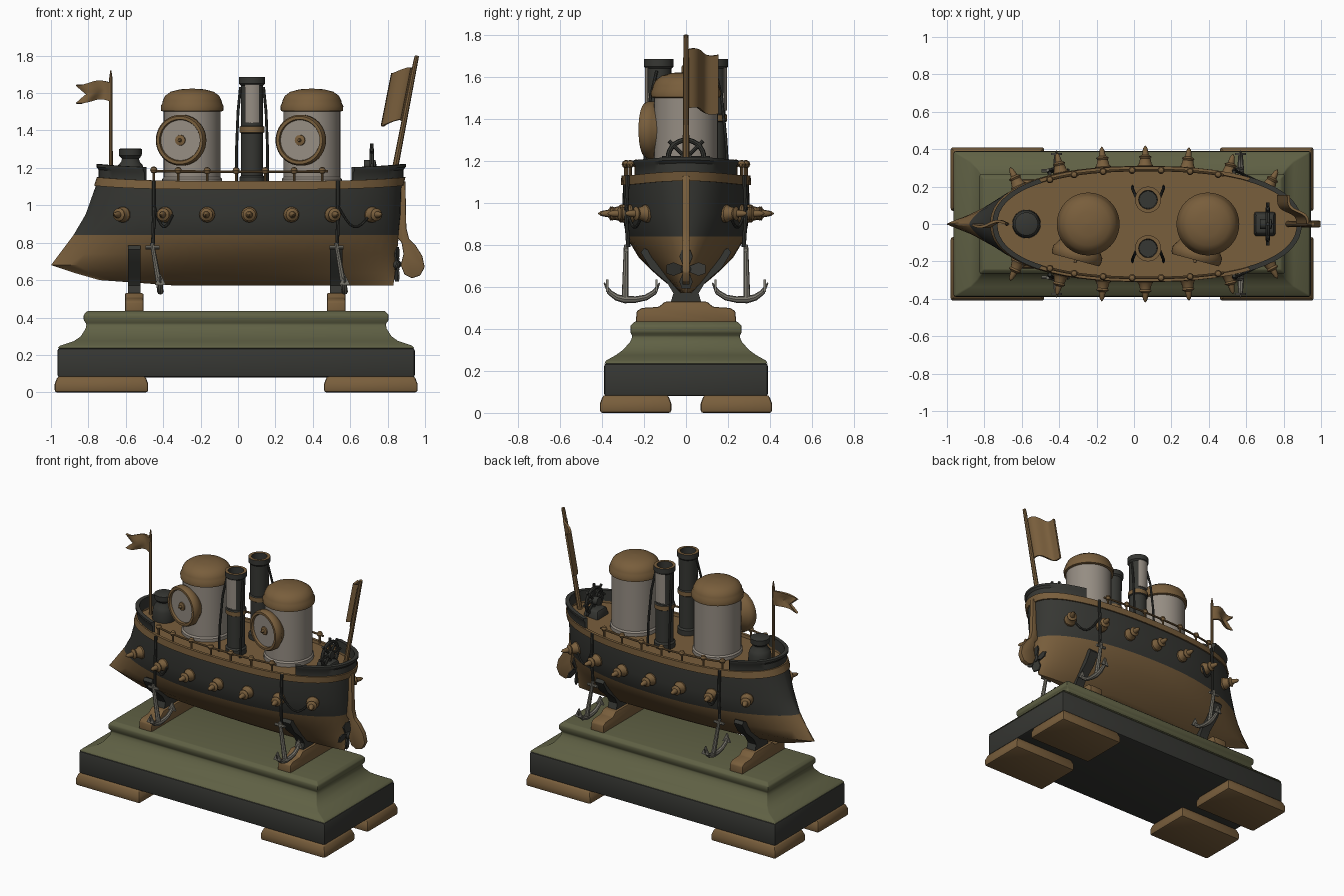
import bpy, bmesh, math
from mathutils import Vector, Matrix

if "Cube" in bpy.data.objects:
    bpy.data.objects.remove(bpy.data.objects["Cube"])


def material(name, rgb):
    m = bpy.data.materials.new(name)
    m.diffuse_color = (*rgb, 1)
    m.use_nodes = True
    m.node_tree.nodes["Principled BSDF"].inputs["Base Color"].default_value = m.diffuse_color
    return m


BROWN = material("aged brass brown", (0.19, 0.112, 0.045))
DARK = material("dark iron", (0.037, 0.038, 0.033))
OLIVE = material("olive green", (0.115, 0.118, 0.058))
WHITE = material("warm grey", (0.30, 0.265, 0.225))
STEEL = material("dull steel", (0.19, 0.18, 0.15))


def finish(name, bm, mats, bevel=0):
    bmesh.ops.recalc_face_normals(bm, faces=bm.faces[:])
    me = bpy.data.meshes.new(name)
    bm.to_mesh(me)
    bm.free()
    for m in mats:
        me.materials.append(m)
    ob = bpy.data.objects.new(name, me)
    bpy.context.collection.objects.link(ob)
    if bevel:
        b = ob.modifiers.new("bevel", "BEVEL")
        b.width, b.segments = bevel, 2
    return ob


def loft(name, rings, mats, mat_ids=None, bevel=0):
    bm = bmesh.new()
    vs = [[bm.verts.new(p) for p in r] for r in rings]
    n = len(vs[0])
    for k in range(len(vs) - 1):
        for i in range(n):
            j = (i + 1) % n
            f = bm.faces.new((vs[k][i], vs[k][j], vs[k + 1][j], vs[k + 1][i]))
            f.material_index = mat_ids[k] if mat_ids else 0
    bm.faces.new(vs[0][::-1]).material_index = mat_ids[0] if mat_ids else 0
    bm.faces.new(vs[-1]).material_index = mat_ids[-1] if mat_ids else 0
    return finish(name, bm, mats, bevel)


def rect_loft(name, levels, mat, bevel=0.012):
    """levels: (z, x0, x1, y0, y1)"""
    rings = [[(a, c, z), (b, c, z), (b, d, z), (a, d, z)] for z, a, b, c, d in levels]
    return loft(name, rings, [mat], None, bevel)


def lathe(name, prof, loc, mats, ids=None, axis=(0, 0, 1), n=32):
    rings = [[(max(r, 0.0005) * math.cos(2 * math.pi * i / n),
               max(r, 0.0005) * math.sin(2 * math.pi * i / n), z) for i in range(n)] for r, z in prof]
    ob = loft(name, rings, mats, ids)
    ob.data.transform(Matrix.Translation(loc) @ Vector(axis).to_track_quat('Z', 'Y').to_matrix().to_4x4())
    return ob


def plate(name, pts, to3d, thick, mat, bevel=0):
    """Flat outline given thickness; to3d(a, b, t) places a point."""
    return loft(name, [[to3d(a, b, t) for a, b in pts] for t in (-thick / 2, thick / 2)], [mat], None, bevel)


def tube(name, pts, r, mat, taper=None, closed=False):
    cu = bpy.data.curves.new(name, 'CURVE')
    cu.dimensions, cu.bevel_depth, cu.bevel_resolution, cu.use_fill_caps = '3D', r, 2, True
    sp = cu.splines.new('POLY')
    sp.points.add(len(pts) - 1)
    for i, p in enumerate(pts):
        sp.points[i].co = (*p, 1)
        sp.points[i].radius = taper[i] if taper else 1
    sp.use_cyclic_u = closed
    cu.materials.append(mat)
    ob = bpy.data.objects.new(name, cu)
    bpy.context.collection.objects.link(ob)
    return ob


# Plinth: four feet, dark slab, moulded olive top
for x0, x1 in ((-0.98, -0.48), (0.46, 0.96)):
    for s in (-1, 1):
        a, b = sorted((0.07 * s, 0.41 * s))
        rect_loft("plinth_foot", [(0, x0, x1, a, b), (0.045, x0, x1, a, b),
                                  (0.085, x0 + .015, x1 - .015, a + .015, b - .015)], BROWN)
rect_loft("plinth_slab", [(0.08, -0.965, 0.945, -0.39, 0.39), (0.235, -0.965, 0.945, -0.39, 0.39)], DARK)
prof = [(0.235, 0, 0.0), (0.25, .015, .01), (0.275, .09, .055), (0.30, .125, .09), (0.34, .15, .125),
        (0.365, .155, .135), (0.385, .14, .125), (0.415, .14, .125), (0.435, .16, .145)]
rect_loft("plinth_top", [(z, -.965 + d, .945 - d, -.39 + e, .39 - e) for z, d, e in prof], OLIVE, 0.006)

# Cradle supports
for cx in (-0.555, 0.525):
    foot = [(-.24, .42), (.24, .42), (.235, .485), (.21, .50), (.13, .505), (.10, .53), (-.10, .53),
            (-.13, .505), (-.21, .50), (-.235, .485)]
    plate("cradle_foot", foot, lambda a, b, t: (cx + t, a, b), 0.10, BROWN, 0.008)
    half = [(.075, .52), (.06, .57), (.09, .62), (.17, .69), (.215, .765), (.20, .785), (.165, .77),
            (.11, .70), (.04, .625)]
    plate("cradle_arms", half + [(-a, b) for a, b in reversed(half)],
          lambda a, b, t: (cx + t, a, b), 0.066, DARK)

# Hull levels: z, bow x, stern x, half width, fullness of the bow
LEVELS = [(.572, -.35, .83, .03, 0), (.60, -.74, .835, .07, 0), (.64, -.88, .84, .12, 0), (.68, -1.0, .845, .165, 0),
          (.74, -.955, .85, .225, .1), (.84, -.88, .86, .285, .4), (.95, -.815, .87, .305, .75),
          (1.085, -.76, .875, .30, 1), (1.085, -.77, .885, .31, 1), (1.13, -.755, .895, .308, 1),
          (1.13, -.735, .875, .288, 1), (1.11, -.735, .875, .285, 1)]


def hull_point(level, u, side):
    z, xb, xs, w, b = level
    if u < 0:
        p, q = 1.9 + .5 * b, .85 - .4 * b
    else:
        p, q = 2.2 + .2 * b, .6 - .15 * b
    h = w * max(0, 1 - abs(u) ** p) ** q
    return Vector(((xb + xs) / 2 + u * (xs - xb) / 2, side * max(h, .004), z + (.02 * u ** 4 if z > 1 else 0)))


def at_x(level, x, side):
    return hull_point(level, (2 * x - level[1] - level[2]) / (level[2] - level[1]), side)


US = [-math.cos(math.pi * i / 28) for i in range(29)]
rings = [[hull_point(L, u, -1) for u in US] + [hull_point(L, u, 1) for u in reversed(US)] for L in LEVELS]
loft("hull", rings, [BROWN, DARK], [0, 0, 0, 0, 0, 1, 1, 0, 0, 0, 0])


# Raised dark bulwarks at both ends
def bulwark(name, us):
    path = [(u, -1) for u in us] + [(u, 1) for u in reversed(us)]
    bm = bmesh.new()
    rows = []
    for dz, grow in ((0, 0), (.045, 0), (.06, .012), (.075, .012), (.075, -.015), (0, -.015)):
        L = (1.125, -.745 - grow, .885 + grow, .298 + grow, 1)
        rows.append([bm.verts.new(hull_point(L, u, s) + Vector((0, 0, dz))) for u, s in path])
    for k in range(6):
        a, b = rows[k], rows[(k + 1) % 6]
        for i in range(len(path) - 1):
            bm.faces.new((a[i], a[i + 1], b[i + 1], b[i]))
    for e in (0, -1):
        bm.faces.new([r[e] for r in rows])
    finish(name, bm, [DARK])


bulwark("bow_bulwark", [-.70 - .30 * math.sin(math.pi / 2 * i / 10) for i in range(11)])
bulwark("stern_bulwark", [.67 + .33 * math.sin(math.pi / 2 * i / 10) for i in range(11)])

# Side spikes, railings, chains and anchors on both sides
SIDE, RIM = LEVELS[6], LEVELS[10]
for s in (-1, 1):
    for x in (-.615, -.39, -.165, .06, .285, .505, .715):
        p = at_x(SIDE, x, s)
        t = at_x(SIDE, x + .02, s) - at_x(SIDE, x - .02, s)
        nrm = Vector((-t.y * s, t.x * s, 0)).normalized() * 1
        nrm = Vector((t.y, -t.x, 0)).normalized() * (1 if s < 0 else -1)
        lathe("side_spike", [(.042, -.02), (.042, .008), (.034, .018), (.028, .045), (.034, .055),
                             (.018, .065), (.012, .10), (.0, .115)], p, [BROWN], None, nrm, 16)
    up = Vector((0, 0, .05))
    tube("railing", [at_x(RIM, -.45 + .93 * i / 20, s) + up for i in range(21)], .007, BROWN)
    for x in (-.45, -.32, -.165, -.01, .145, .30, .45):
        p = at_x(RIM, x, s)
        tube("railing_post", [p - up * .3, p + up], .007, BROWN)
        lathe("railing_knob", [(0, -.02), (.014, -.014), (.02, 0), (.014, .014), (0, .02)],
              p + up * 1.1, [BROWN], None, (0, 0, 1), 10)
    for x, swing in ((-.45, .10), (.535, .17)):
        top = at_x(LEVELS[8], x, s) + Vector((0, s * .008, .045))
        tube("anchor_chain", [top, (x, top.y + s * .008, .95), (x - .005, s * .275, .79)], .010, DARK)
        a = at_x(SIDE, x + swing, s)
        tube("slack_chain", [(x + swing * k / 8, s * (abs(top.y) * (1 - k / 8) + abs(a.y) * k / 8 + .012),
                              1.0 - .05 * k / 8 - .09 * math.sin(math.pi * k / 8)) for k in range(9)], .007, DARK)
        bx = x + .035
        tube("anchor_shank", [(x - .01, s * .285, .80), (bx, s * .29, .54)], .014, STEEL, [.8, 1.2])
        tube("anchor_stock", [(x - .045, s * .285, .775), (x + .03, s * .285, .775)], .010, STEEL)
        arm = [(.39, .62), (.365, .575), (.33, .55), (.29, .54), (.24, .54), (.19, .55), (.15, .575), (.125, .62)]
        tube("anchor_arms", [(bx, s * y, z) for y, z in arm], .014, STEEL, [.2, .9, 1.1, 1.3, 1.1, 1, .9, .2])
        for y in (.375, .14):
            plate("anchor_fluke", [(-.03, .575), (.03, .575), (0, .635)],
                  lambda p, q, t: (bx + p, s * y + t, q), .01, STEEL)

# Two domed turrets with a round dial each
for cx in (-.245, .395):
    lathe("turret", [(.16, 1.10), (.16, 1.14), (.152, 1.15), (.152, 1.52)], (cx, 0, 0), [WHITE], None, n=40)
    dome = [(.15, 1.50), (.166, 1.505), (.168, 1.53), (.160, 1.545), (.157, 1.56), (.145, 1.585),
            (.115, 1.607), (.065, 1.62), (0, 1.624)]
    lathe("turret_dome", dome, (cx, 0, 0), [BROWN], None, n=40)
    nrm = Vector((-.26, -.966, 0))
    pos = Vector((cx - .015, 0, 1.348)) + nrm * .14
    lathe("dial", [(0, -.04), (.10, -.04), (.125, .0), (.136, .015), (.136, .045), (.128, .06), (.112, .06),
                   (.108, .045), (0, .045)], pos, [BROWN, WHITE], [0] * 7 + [1], nrm, 40)
    lathe("dial_knob", [(.03, .04), (.028, .052), (.01, .056), (.007, .075), (0, .077)], pos, [BROWN], None, nrm, 12)

# Twin funnels with pale plates and stay chains
for s in (-1, 1):
    lathe("funnel", [(.068, 1.10), (.068, 1.15), (.058, 1.16), (.058, 1.385), (.066, 1.39), (.066, 1.42),
                     (.058, 1.425), (.060, 1.64), (.070, 1.65), (.070, 1.685), (.05, 1.685), (.046, 1.55)],
          (.075, s * .13, 0), [DARK, BROWN], [0, 0, 0, 0, 1, 0, 0, 0, 0, 1, 0], n=28)
    bm = bmesh.new()
    cols = []
    for k in range(9):
        a = math.radians(-36 + 9 * k)
        cols.append([bm.verts.new((.075 + r * math.sin(a), s * (.13 + r * math.cos(a)), z))
                     for r, z in ((.058, 1.44), (.066, 1.44), (.066, 1.645), (.058, 1.645))])
    for c, d in zip(cols, cols[1:]):
        for i in range(4):
            bm.faces.new((c[i], c[(i + 1) % 4], d[(i + 1) % 4], d[i]))
    bm.faces.new(cols[0])
    bm.faces.new(cols[-1])
    finish("funnel_plate", bm, [WHITE])
    for e in (-1, 1):
        tube("stay_chain", [(.075 + e * .062, s * .14, 1.63), (.075 + e * .075, s * .17, 1.5),
                            (.075 + e * .083, s * .19, 1.3), (.075 + e * .083, s * .20, 1.12)], .008, DARK)

# Bow jar and stern steering wheel
lathe("bow_jar", [(.07, 1.10), (.076, 1.13), (.072, 1.19), (.065, 1.215), (.048, 1.235), (.046, 1.25), (.06, 1.265),
                  (.062, 1.30), (.05, 1.305), (0, 1.305)], (-.575, 0, 0), [DARK], None)
rect_loft("wheel_stand", [(1.10, .64, .76, -.07, .07), (1.17, .65, .75, -.05, .05)], DARK)
ang = [2 * math.pi * i / 28 for i in range(28)]
tube("wheel_rim", [(.715, .085 * math.cos(a), 1.215 + .085 * math.sin(a)) for a in ang], .012, DARK, None, True)
for i in range(4):
    c, d = .115 * math.cos(math.pi * i / 4), .115 * math.sin(math.pi * i / 4)
    tube("wheel_spoke", [(.715, -c, 1.215 - d), (.715, c, 1.215 + d)], .009, DARK)
lathe("wheel_hub", [(.028, -.04), (.028, .02), (0, .025)], (.715, 0, 1.215), [DARK], None, (1, 0, 0), 14)

# Rudder and propeller
plate("rudder", [(.85, 1.12), (.895, 1.13), (.90, .88), (.915, .82), (.95, .785), (.985, .73), (.998, .67), (.975, .625),
                 (.93, .61), (.89, .63), (.87, .68), (.885, .74), (.875, .80), (.85, .83)],
      lambda a, b, t: (a, t, b), .035, BROWN, .006)
lathe("propeller_hub", [(.02, -.03), (.024, .03), (0, .05)], (.83, 0, .685), [DARK], None, (1, 0, 0), 14)
for i in range(4):
    ca, sa = math.cos(math.pi * i / 2), math.sin(math.pi * i / 2)
    plate("propeller_blade", [(-.012, .01), (.012, .01), (.032, .06), (.02, .092), (-.02, .092), (-.032, .06)],
          lambda a, b, t: (.85 + t + a * .3, a * ca - b * sa, .685 + a * sa + b * ca), .01, DARK)


# Flags: wavy cloth strips given thickness
def flag(name, fn, cols=12, rows=4):
    bm = bmesh.new()
    g = [[bm.verts.new(fn(i / cols, j / rows)) for j in range(rows + 1)] for i in range(cols + 1)]
    for i in range(cols):
        for j in range(rows):
            bm.faces.new((g[i][j], g[i + 1][j], g[i + 1][j + 1], g[i][j + 1]))
    ob = finish(name, bm, [BROWN])
    m = ob.modifiers.new("cloth", "SOLIDIFY")
    m.thickness, m.offset = .014, 0


tube("bow_flagpole", [(-.68, 0, 1.10), (-.68, 0, 1.68), (-.68, 0, 1.72)], .010, BROWN, [1.1, .9, .3])
flag("bow_flag", lambda u, v: (-.68 - u * (.13 + .055 * abs(2 * v - 1)), .015 * math.sin(6 * u),
                               1.555 + .10 * v + .012 * math.sin(5 * u)))
tube("stern_flagpole", [(.825, 0, 1.12), (.95, 0, 1.77), (.957, 0, 1.80)], .014, BROWN, [1.2, .9, .8])
flag("stern_flag", lambda u, v: (.875 + .055 * v - .115 * u + .016 * math.sin(7 * u), .15 * u + .008 * math.sin(7 * u),
                                 1.45 + .28 * v - .02 * u + .012 * math.sin(6 * u)))

# Turn curves into meshes and smooth the shading
bpy.ops.object.select_all(action='SELECT')
bpy.context.view_layer.objects.active = bpy.context.scene.objects[0]
bpy.ops.object.convert(target='MESH')
bpy.ops.object.shade_smooth_by_angle(angle=math.radians(38))
